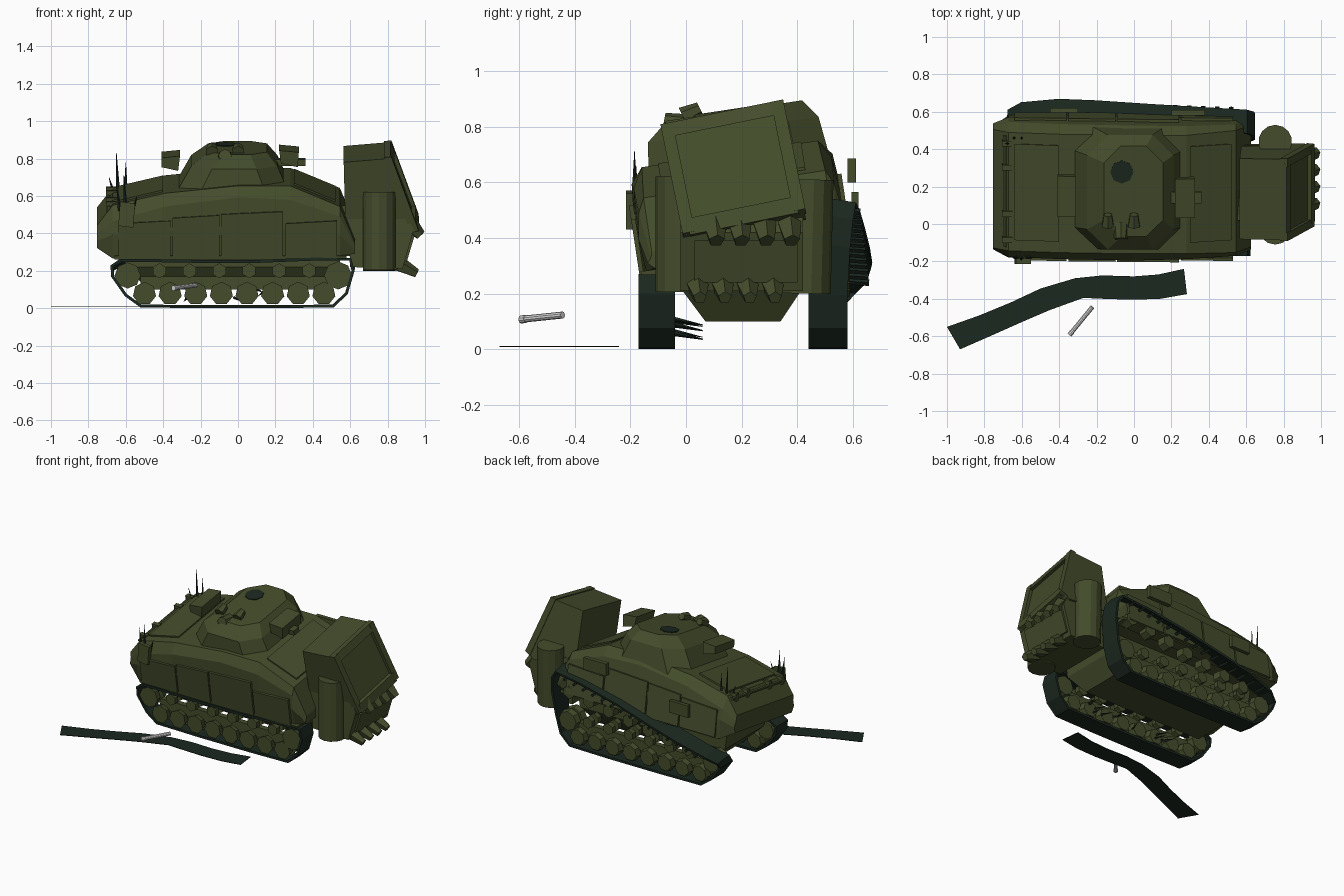
import bpy, bmesh, math, random
from mathutils import Vector, Matrix

if "Cube" in bpy.data.objects:
    bpy.data.objects.remove(bpy.data.objects["Cube"])

random.seed(4)


def material(name, rgb):
    m = bpy.data.materials.new(name)
    m.diffuse_color = (*rgb, 1)
    m.use_nodes = True
    m.node_tree.nodes["Principled BSDF"].inputs["Base Color"].default_value = m.diffuse_color
    return m


OLIVE = material("olive paint", (0.057, 0.072, 0.024))
DARK = material("dark track green", (0.011, 0.021, 0.014))
STEEL = material("bare steel", (0.72, 0.72, 0.72))


def finish(name, bm, mat):
    bmesh.ops.recalc_face_normals(bm, faces=bm.faces)
    me = bpy.data.meshes.new(name)
    bm.to_mesh(me)
    bm.free()
    me.materials.append(mat)
    ob = bpy.data.objects.new(name, me)
    bpy.context.collection.objects.link(ob)
    return ob


def loft(name, rings, mat=OLIVE):
    """Skin closed rings of points and cap both ends."""
    bm = bmesh.new()
    vs = [[bm.verts.new(p) for p in r] for r in rings]
    n = len(rings[0])
    for a, b in zip(vs, vs[1:]):
        for i in range(n):
            bm.faces.new((a[i], a[(i + 1) % n], b[(i + 1) % n], b[i]))
    bm.faces.new(vs[0])
    bm.faces.new(vs[-1])
    return finish(name, bm, mat)


def prism(name, xz, y0, y1, mat=OLIVE):
    return loft(name, [[(x, y, z) for x, z in xz] for y in (y0, y1)], mat)


def box(name, x0, x1, y0, y1, z0, z1, mat=OLIVE):
    return prism(name, [(x0, z0), (x1, z0), (x1, z1), (x0, z1)], y0, y1, mat)


def rod(name, a, b, r0, r1, sides, mat=OLIVE):
    a, b = Vector(a), Vector(b)
    bm = bmesh.new()
    bmesh.ops.create_cone(bm, cap_ends=True, segments=sides, radius1=r0, radius2=r1, depth=(b - a).length)
    rot = (b - a).to_track_quat('Z', 'Y').to_matrix().to_4x4()
    bm.transform(Matrix.Translation((a + b) / 2) @ rot)
    return finish(name, bm, mat)


def ribbon(name, pairs, thick, closed, mat=DARK):
    """Band given by its two edges, thickened."""
    bm = bmesh.new()
    vs = [(bm.verts.new(a), bm.verts.new(b)) for a, b in pairs]
    for i in range(len(vs) - (0 if closed else 1)):
        p, q = vs[i], vs[(i + 1) % len(vs)]
        bm.faces.new((p[0], p[1], q[1], q[0]))
    ob = finish(name, bm, mat)
    s = ob.modifiers.new("thickness", 'SOLIDIFY')
    s.thickness, s.offset = thick, 0
    return ob


def roll(obs, angle, pivot):
    p = Matrix.Translation(pivot)
    for ob in obs:
        ob.data.transform(p @ Matrix.Rotation(angle, 4, 'X') @ p.inverted())


YC, LEAN = 0.20, 0.15

# hull: x, bottom z, belt z, shoulder z, roof z, half widths; leans towards the front
stations = [(-0.755, .37, .41, .45, .49, .32, .34, .32), (-0.67, .32, .45, .52, .60, .37, .38, .32),
            (-0.39, .32, .47, .60, .665, .37, .38, .32), (0, .33, .48, .65, .705, .37, .38, .32),
            (.28, .33, .48, .635, .705, .37, .375, .32), (.545, .33, .45, .545, .595, .36, .37, .33),
            (.625, .34, .36, .38, .40, .33, .35, .33)]
rings = []
for x, zb, zm, zs, zt, wb, ws, wt in stations:
    half = [(wb, zb), (ws, zm), (ws - .015, zs), (wt, zt)]
    rings.append([(x, YC + w, z) for w, z in half] + [(x, YC - w, z) for w, z in reversed(half)])
hull = [loft("hull", rings)]

# side armour plates and fenders, both sides
for s, side in ((-1, "front"), (1, "back")):
    for i, (x0, x1) in enumerate(((-.64, -.36), (-.35, -.10), (-.09, .24), (.25, .53))):
        y = YC + s * .378
        dz = (0, .03, .05, 0)[i]
        hull.append(prism(f"{side}_skirt_{i}", [(x0, .325), (x1, .325), (x1, .525 + dz), (x0, .51 + dz)],
                          y - .008, y + .008))
    ym = YC + s * .34
    hull.append(box(f"{side}_fender", -.66, .58, ym - .04, ym + .03, .315, .335))

# deck plates and nose fittings
for i, (x0, x1, z0, z1) in enumerate(((-.64, -.40, .607, .664), (.30, .52, .70, .608))):
    hull.append(prism(f"deck_plate_{i}", [(x0, z0), (x1, z1), (x1, z1 + .01), (x0, z0 + .01)], -.06, .46))
hull.append(rod("nose_bar", (-.69, -.10, .58), (-.69, .50, .58), .012, .012, 6))
for i, y in enumerate((-.06, .08, .33, .46)):
    hull.append(box(f"nose_bracket_{i}", -.705, -.65, y - .015, y + .015, .56, .612))
roll(hull, LEAN, (0, YC, .42))

# belly tub between the tracks
loft("belly", [[(x0, y0, z), (x1, y0, z), (x1, y1, z), (x0, y1, z)] for x0, x1, y0, y1, z in
               ((-.62, .56, -.02, .42, .36), (-.6, .54, -.02, .42, .22), (-.48, .46, .07, .34, .1))])

# turret, leaning with the hull
rings = []
for x0, x1, y0, y1, c, z in ((-.34, .28, -.15, .51, .12, .63), (-.25, .21, -.13, .49, .11, .79),
                             (-.16, .155, -.05, .44, .09, .857)):
    rings.append([(x0 + c, y0, z), (x1 - c, y0, z), (x1, y0 + c, z), (x1, y1 - c, z),
                  (x1 - c, y1, z), (x0 + c, y1, z), (x0, y1 - c, z), (x0, y0 + c, z)])
turret = [loft("turret", rings), rod("turret_hatch", (-.065, .30, .85), (-.065, .30, .862), .062, .062, 8, DARK)]
roll(turret, LEAN, (0, .18, .72))
rod("gun_mount", (-.07, .0, .80), (-.07, -.08, .815), .045, .035, 8)
for i, x in enumerate((-.14, .0)):
    rod(f"sight_{i}", (x, -.01, .835), (x, .05, .865), .036, .024, 6)
roof = [prism("left_roof_box", [(-.41, .77), (-.32, .75), (-.31, .83), (-.41, .82)], .04, .26),
        prism("right_roof_box", [(.23, .79), (.32, .77), (.325, .85), (.22, .86)], .04, .25),
        box("right_roof_arm", .14, .36, .11, .17, .765, .80)]
roll(roof, LEAN, (0, .15, .8))

# loose plates hanging off the sides
box("back_plate_upper", .2, .38, .58, .61, .60, .685)
box("back_plate_lower", -.45, -.3, .595, .62, .48, .565)
prism("front_plate", [(-.64, .44), (-.56, .43), (-.55, .56), (-.63, .57)], -.215, -.185)

# antenna spikes
for i, (x, y, z, dx, h) in enumerate(((-.64, .46, .60, -.01, .23), (-.60, .46, .60, .0, .18),
                                      (-.66, .43, .6, -.03, .1), (-.60, -.185, .52, -.01, .19),
                                      (-.63, -.18, .52, -.02, .14), (-.57, -.18, .5, .03, .1))):
    rod(f"spike_{i}", (x, y, z), (x + dx, y, z + h), .012, .001, 4, DARK)

# tracks; the back one has its top run lifted at the rear and slipped outwards
lower = [(-.67, .17), (-.6, .07), (-.52, .012), (-.2, .008), (.2, .008), (.51, .012), (.58, .08), (.615, .2)]
upper = [(.60, .262), (.4, .262), (.1, .25), (-.2, .25), (-.5, .255), (-.63, .255), (-.675, .225)]
ribbon("front_track", [((x, -.17, z), (x, -.04, z)) for x, z in lower + upper], .016, True)
slipped = [(.64, .45, .38, .59), (.635, .47, .48, .60), (.60, .485, .535, .61), (.4, .50, .51, .622),
           (.1, .52, .45, .64), (-.2, .535, .37, .66), (-.4, .54, .32, .668),
           (-.6, .53, .26, .65), (-.67, .48, .22, .61)]
ribbon("back_track", [((x, .44, z), (x, .58, z)) for x, z in lower] +
       [((x, yi, z + .005), (x, yo, z - .015)) for x, yi, z, yo in slipped], .016, True)

# grousers on the slipped run and rollers below it
for i in range(15):
    x = .52 - i * .075
    t = (x + .6) / 1.15
    z = .24 + .30 * t - .04 * t * (t - .5)
    rod(f"grouser_{i}", (x, .58, z - .015), (x, .66 - .035 * t, z - .02), .012, .012, 4, DARK)
for i in range(7):
    x = -.42 + i * .155
    z = .235 + .17 * (x + .42)
    rod(f"back_outer_roller_{i}", (x, .53, z), (x, .59, z), .05, .045, 6)

# running gear: two rows of wheels on each side
for y0, side in ((-.105, "front"), (.51, "back")):
    for row in (-.035, .035):
        y = y0 + row
        for i in range(8):
            x = -.5 + i * .137
            rod(f"{side}_road_wheel", (x, y - .022, .078), (x, y + .022, .078), .063, .055, 7)
        for i in range(6):
            x = -.42 + i * .16
            rod(f"{side}_return_roller", (x, y - .018, .2), (x, y + .018, .2), .04, .04, 6)
        for x, r in ((-.59, .07), (.535, .075)):
            rod(f"{side}_end_wheel", (x, y - .022, .175), (x, y + .022, .175), r, r * .9, 8)
    box(f"{side}_wheel_beam", -.52, .48, y0 - .02, y0 + .02, .10, .17)

# torn scraps behind the front track
for i in range(12):
    x, z = random.uniform(-.4, .4), random.uniform(.03, .1)
    rod(f"scrap_{i}", (x, -.04, z + .02), (x + random.uniform(-.05, .05), .06, z), .008, .001, 4, DARK)

# rear stowage box, rolled to one side
parts = [prism("rear_box", [(.575, .45), (.565, .83), (.80, .85), (.945, .46), (.90, .42)], -.02, .42)]
for n, y0, y1 in (("low", -.025, .02), ("high", .38, .425)):
    parts.append(prism(f"rear_frame_{n}", [(.78, .855), (.82, .86), (.965, .46), (.925, .44)], y0, y1))
parts.append(prism("rear_frame_top", [(.78, .855), (.815, .86), (.838, .81), (.79, .81)], 0, .4))
parts.append(prism("rear_frame_bottom", [(.92, .51), (.95, .51), (.967, .45), (.92, .44)], 0, .4))
roll(parts, .2, (0, .2, .5))

prism("rear_lower_box", [(.60, .22), (.585, .55), (.90, .5), (.94, .42), (.88, .21)], -.02, .42)
prism("rear_lower_panel", [(.885, .24), (.90, .24), (.945, .39), (.93, .39)], .03, .40)
rod("front_drum", (.755, -.02, .205), (.755, -.02, .62), .09, .09, 14)
rod("back_drum", (.755, .43, .2), (.755, .44, .61), .09, .09, 14)
box("rear_link", .53, .64, .02, .38, .28, .55)

# rear hooks
for i, y in enumerate((.10, .19, .28, .37)):
    rod(f"upper_hook_{i}", (.92, y, .45), (.975, y + .01, .39), .045, .03, 5)
    rod(f"lower_hook_{i}", (.86, y - .06, .235), (.955, y - .05, .185), .045, .025, 5)

# thrown length of track on the ground
strip = [(-1, -.55, -.93, -.67), (-.83, -.49, -.77, -.60), (-.66, -.42, -.59, -.52), (-.50, -.345, -.45, -.46),
         (-.315, -.29, -.27, -.395), (-.17, -.275, -.16, -.40), (0, -.28, -.01, -.405), (.13, -.27, .14, -.40),
         (.267, -.24, .283, -.375)]
ribbon("loose_track", [((a, b, .01), (c, d, .01)) for a, b, c, d in strip], .004, False)

# broken gun barrel piece
rod("barrel_piece", (-.34, -.587, .108), (-.222, -.443, .123), .0125, .0125, 10, STEEL)
rod("barrel_ring", (-.345, -.593, .107), (-.33, -.575, .109), .0145, .0145, 10, STEEL)
